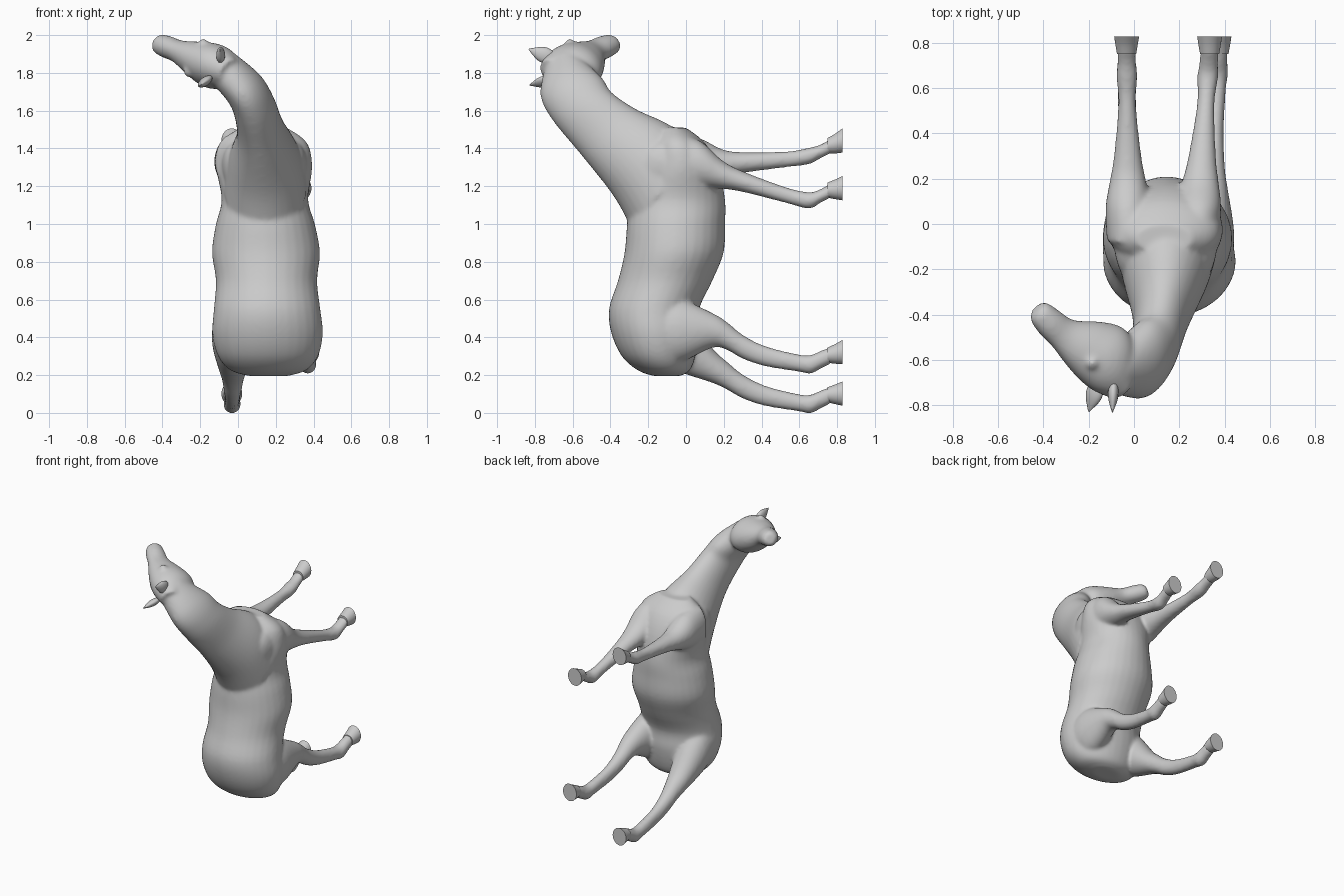
import bpy, bmesh, math
from mathutils import Vector

if "Cube" in bpy.data.objects:
    bpy.data.objects.remove(bpy.data.objects["Cube"])


def catmull(p0, p1, p2, p3, t):
    return (p1 + (p2 - p0) * t / 2 + (p0 - p1 * 2.5 + p2 * 2 - p3 / 2) * t ** 2
            + (p1 * 3 - p0 - p2 * 3 + p3) * t ** 3 / 2)


def loft(bm, rings, steps=4, sides=32):
    """Skin a closed tube through rings of (centre, half axis u, half axis v)."""
    rings = [tuple(Vector(v) for v in r) for r in rings]
    n, fine = len(rings), []
    for i in range(n - 1):
        quad = [rings[max(i - 1, 0)], rings[i], rings[i + 1], rings[min(i + 2, n - 1)]]
        for k in range(steps):
            fine.append([catmull(*[q[j] for q in quad], k / steps) for j in range(3)])
    fine.append(rings[-1])
    loops = []
    for c, u, v in fine:
        angles = [2 * math.pi * k / sides for k in range(sides)]
        loops.append([bm.verts.new(c + u * math.cos(a) + v * math.sin(a)) for a in angles])
    for a, b in zip(loops, loops[1:]):
        for k in range(sides):
            m = (k + 1) % sides
            bm.faces.new((a[k], a[m], b[m], b[k]))
    bm.faces.new(loops[0][::-1])
    bm.faces.new(loops[-1])


def finish(name, bm):
    bmesh.ops.recalc_face_normals(bm, faces=bm.faces)
    me = bpy.data.meshes.new(name)
    bm.to_mesh(me)
    bm.free()
    ob = bpy.data.objects.new(name, me)
    bpy.context.collection.objects.link(ob)
    bpy.ops.object.select_all(action='DESELECT')
    ob.select_set(True)
    bpy.context.view_layer.objects.active = ob
    bpy.ops.object.shade_smooth_by_angle(angle=math.radians(40))
    return ob


body = bmesh.new()

# Torso: height, half width, back y, belly y
torso = [(0.195, 0.1, -0.17, -0.03), (0.225, 0.2, -0.255, 0.02), (0.3, 0.265, -0.34, 0.05),
         (0.42, 0.293, -0.395, 0.07), (0.55, 0.282, -0.408, 0.07), (0.7, 0.268, -0.36, 0.14),
         (0.85, 0.286, -0.325, 0.2), (1.0, 0.262, -0.312, 0.207), (1.13, 0.229, -0.29, 0.207),
         (1.3, 0.254, -0.22, 0.17), (1.43, 0.23, -0.18, 0.1), (1.51, 0.125, -0.13, 0)]
loft(body, [((0.165 - 0.02 * z, (a + b) / 2, z), (w, 0, 0), (0, (b - a) / 2, 0))
            for z, w, a, b in torso])

# Neck: crest y z, throat y z, sideways x, half width; it twists towards the head
neck = [(-0.29, 0.98, 0.06, 1.39, 0.145, 0.22), (-0.385, 1.15, -0.08, 1.52, 0.14, 0.19),
        (-0.55, 1.36, -0.26, 1.605, 0.12, 0.128), (-0.705, 1.55, -0.39, 1.69, 0.085, 0.112),
        (-0.77, 1.68, -0.44, 1.76, 0.03, 0.108), (-0.75, 1.81, -0.54, 1.84, -0.08, 0.1)]
neck_rings = []
for i, (a, b, c, d, x, w) in enumerate(neck):
    tilt = (i / 5) ** 2
    neck_rings.append(((x, (a + c) / 2, (b + d) / 2),
                       (w * math.cos(tilt), 0, w * math.sin(tilt)),
                       (0, (c - a) / 2, (d - b) / 2)))
loft(body, neck_rings, steps=6)

# Shoulder blades: slanted muscle from withers to the point of the shoulder
for s in (-1, 1):
    loft(body, [((0.14 + s * x, y, z), (w * 0.6, 0, 0), (0, w, -w * 0.7)) for x, y, z, w in
                ((0.09, -0.27, 1.09, 0.02), (0.12, -0.21, 1.16, 0.09),
                 (0.15, -0.09, 1.3, 0.13), (0.15, -0.01, 1.41, 0.07))])

# Head: along the muzzle-to-poll axis, turned to the side
muzzle, poll = Vector((-0.4, -0.405, 1.947)), Vector((-0.08, -0.70, 1.82))
side = Vector((0.47, 0, 0.88)).normalized()
brow = side.cross(muzzle - poll).normalized()
if brow.y > 0:
    brow = -brow
head = [  # position, half width, forehead height, jaw depth
    (-0.1, 0.035, 0.03, 0.035), (-0.05, 0.052, 0.055, 0.055), (0.08, 0.06, 0.07, 0.064),
    (0.27, 0.062, 0.075, 0.08), (0.5, 0.095, 0.092, 0.16), (0.7, 0.119, 0.1, 0.205),
    (0.88, 0.112, 0.095, 0.18), (1.1, 0.07, 0.06, 0.07)]
loft(body, [(muzzle.lerp(poll, t) + brow * (f - j) / 2, side * w, brow * (f + j) / 2)
            for t, w, f, j in head])

# Eyes as low brow bumps
for s in (-1, 1):
    c = muzzle.lerp(poll, 0.62) + brow * 0.035 + side * s * 0.082
    ball = bmesh.ops.create_uvsphere(body, u_segments=16, v_segments=10, radius=0.03)
    bmesh.ops.translate(body, verts=ball['verts'], vec=c)


# Legs: one profile per pair of distance y, centre z, half depth, half width
front = [(-0.08, 1.33, 0.15, 0.095), (0.07, 1.33, 0.125, 0.1), (0.19, 1.32, 0.076, 0.08),
         (0.3, 1.325, 0.055, 0.061), (0.53, 1.342, 0.042, 0.039), (0.65, 1.36, 0.044, 0.047),
         (0.71, 1.383, 0.037, 0.042), (0.77, 1.415, 0.039, 0.043)]
hind = [(-0.18, 0.44, 0.15, 0.11), (-0.04, 0.435, 0.17, 0.113), (0.14, 0.437, 0.092, 0.077),
        (0.22, 0.405, 0.074, 0.06), (0.3, 0.35, 0.064, 0.05), (0.42, 0.3, 0.054, 0.041),
        (0.6, 0.263, 0.046, 0.041), (0.66, 0.257, 0.05, 0.047), (0.715, 0.282, 0.048, 0.041),
        (0.77, 0.306, 0.045, 0.04)]


def front_drop(y):
    return 0.386 * max(0, min(y, 0.65) - 0.04)


def hind_drop(y):
    return 0.21 * max(0, min(1, (y + 0.1) / 0.27))


# name, profile, x at the body, outward slope, lowering rule, hoof rise
for name, rows, x, slope, drop, rise in (
        ("front_left", front, -0.025, -0.01, None, 0.027),
        ("front_right", front, 0.28, 0.07, front_drop, 0.01),
        ("hind_left", hind, -0.025, -0.01, hind_drop, 0.006),
        ("hind_right", hind, 0.332, 0.056, None, 0.016)):
    rings = [((x + slope * y, y, z - (drop(y) if drop else 0)), (w, 0, 0), (0, 0, d))
             for y, z, d, w in rows]
    loft(body, rings)
    # Hoof flaring to a flat sole
    c = Vector(rings[-1][0])
    hoof = bmesh.new()
    loft(hoof, [(c + Vector((0, dy, rise * k)), (w, 0, 0), (0, 0, d)) for dy, k, w, d in
                ((-0.02, 0, 0.042, 0.04), (0.02, 0.4, 0.049, 0.052), (0.058, 1, 0.055, 0.064))])
    finish(name + "_hoof", hoof)

# Fuse the lofted masses into one smooth skin
skin = finish("horse_body", body)
remesh = skin.modifiers.new("fuse", 'REMESH')
remesh.mode = 'VOXEL'
remesh.voxel_size = 0.01
remesh.use_smooth_shade = True
smooth = skin.modifiers.new("soften", 'SMOOTH')
smooth.factor = 0.5
smooth.iterations = 14

# Ears: flattened pointed cones
for name, base, tip in (("left_ear", (-0.09, -0.70, 1.875), (-0.095, -0.832, 1.925)),
                        ("right_ear", (-0.16, -0.70, 1.765), (-0.20, -0.828, 1.735))):
    base, tip = Vector(base), Vector(tip)
    wide = (tip - base).cross(brow).normalized()
    thin = (tip - base).cross(wide).normalized()
    ear = bmesh.new()
    loft(ear, [(base.lerp(tip, t), wide * w, thin * w * 0.55) for t, w in
               ((0, 0.03), (0.3, 0.042), (0.6, 0.035), (1, 0.003))], sides=16)
    finish(name, ear)
